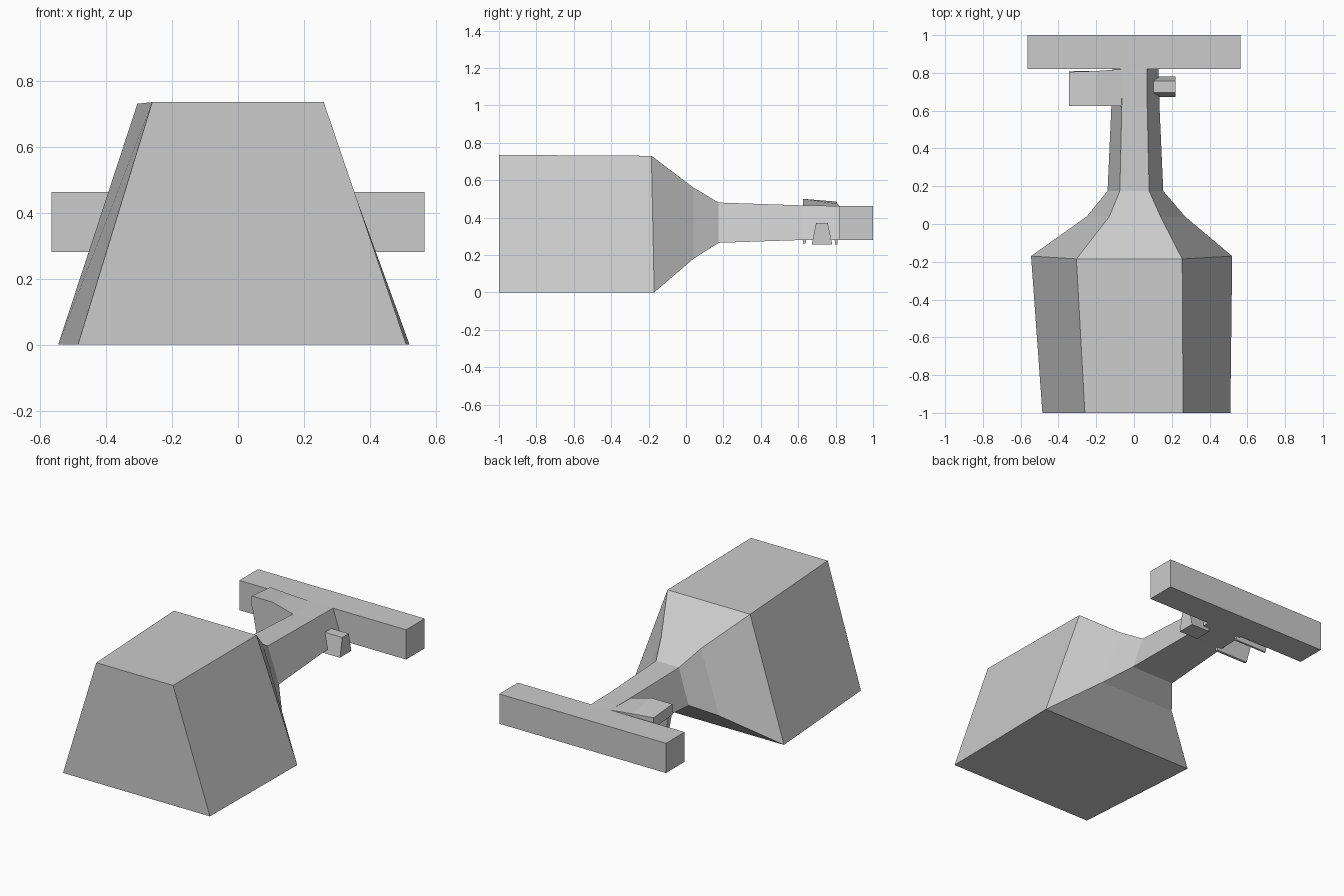
import bpy

if "Cube" in bpy.data.objects:
    bpy.data.objects.remove(bpy.data.objects["Cube"])


def loft(name, rings):
    """Skin equal-sized rings of points and cap both ends."""
    n = len(rings[0])
    verts = [p for r in rings for p in r]
    faces = [list(range(n))[::-1], [len(verts) - n + i for i in range(n)]]
    for k in range(len(rings) - 1):
        for i in range(n):
            j = (i + 1) % n
            faces.append([k * n + i, k * n + j, (k + 1) * n + j, (k + 1) * n + i])
    mesh = bpy.data.meshes.new(name)
    mesh.from_pydata(verts, [], faces)
    ob = bpy.data.objects.new(name, mesh)
    bpy.context.collection.objects.link(ob)
    bpy.context.view_layer.objects.active = ob
    ob.select_set(True)
    bpy.ops.object.mode_set(mode='EDIT')
    bpy.ops.mesh.select_all(action='SELECT')
    bpy.ops.mesh.normals_make_consistent(inside=False)
    bpy.ops.object.mode_set(mode='OBJECT')
    ob.select_set(False)
    return ob


def trapezoid(yb, yt, bl, br, tl, tr, z0, z1):
    return [(bl, yb, z0), (br, yb, z0), (tr, yt, z1), (tl, yt, z1)]


def level(x0, x1, y0, y1, z):
    return [(x0, y0, z), (x1, y0, z), (x1, y1, z), (x0, y1, z)]


# Main body tapering into the neck
loft("body_and_neck", [trapezoid(*s) for s in (
    (-1.0, -1.0, -.485, .51, -.26, .26, 0, .735),
    (-.17, -.185, -.545, .52, -.305, .255, 0, .73),
    (.04, .04, -.25, .27, -.13, .14, .18, .56),
    (.175, .175, -.14, .155, -.075, .08, .265, .48),
    (.62, .62, -.12, .135, -.065, .07, .28, .465),
    (.82, .82, -.115, .13, -.062, .07, .28, .462))])

# Crossbar at the back
loft("crossbar", [level(-.565, .565, .82, 1, .28), level(-.565, .565, .82, 1, .462)])

# Small flared lug on the right of the neck
loft("right_lug", [level(.09, .22, .672, .782, .255), level(.09, .22, .695, .758, .37)])

# Left bracket: sloping roof on two hanging walls
loft("bracket_roof", [
    [(x, .625, zf - .065), (x, yb, zb - .065), (x, yb, zb), (x, .625, zf)]
    for x, yb, zf, zb in ((-.345, .805, .5, .485), (-.2, .81, .5, .473), (-.06, .82, .462, .462))])
for name, top, bottom in (("bracket_front_wall", (.625, .665), (.625, .64)),
                          ("bracket_back_wall", (.775, .806), (.798, .81))):
    z0 = .262 if "front" in name else .255
    loft(name, [level(-.31, -.09, *bottom, z0), level(-.344, -.09, *top, .45)])
